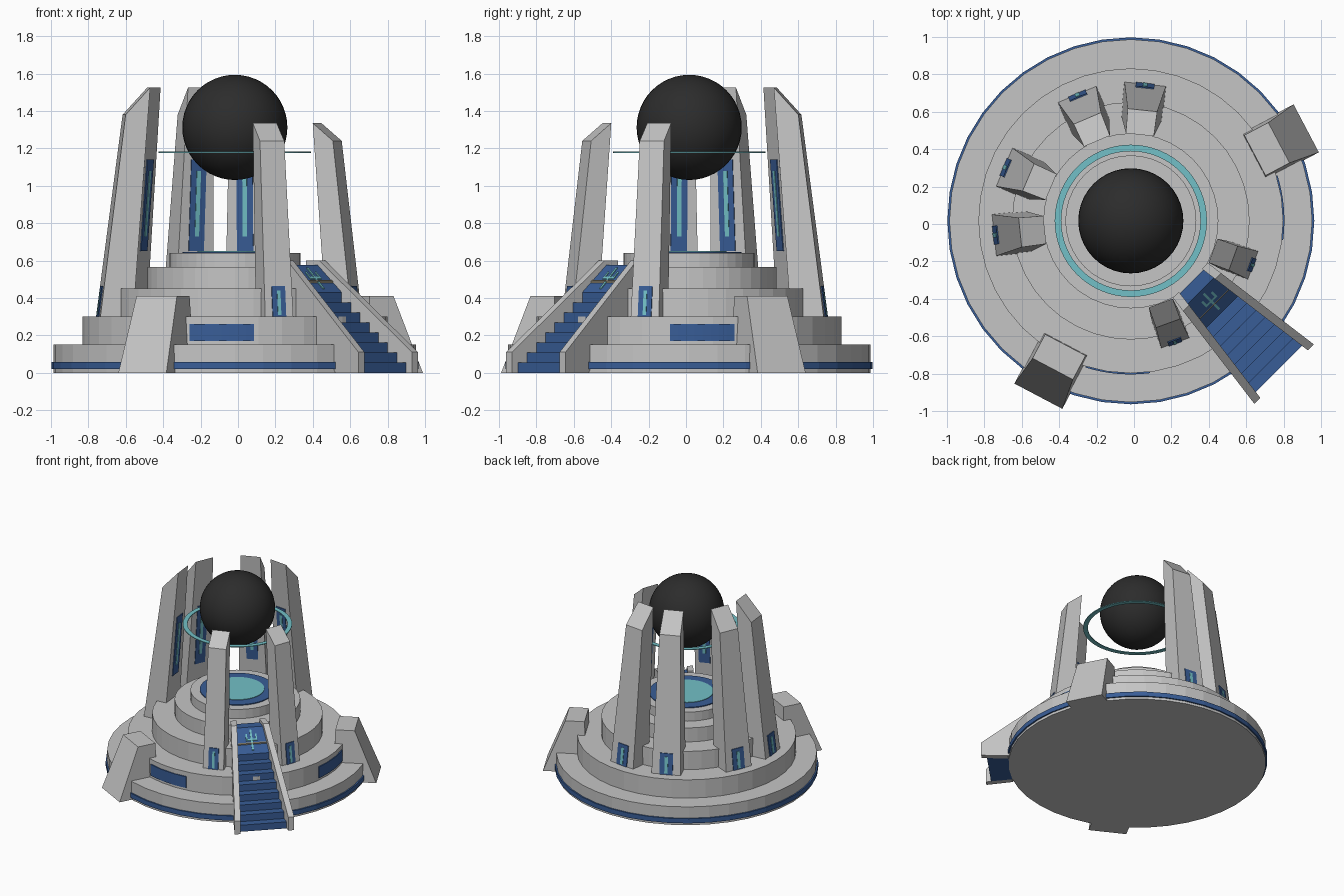
import bpy, bmesh
from math import radians, cos, sin, pi
from mathutils import Vector

if "Cube" in bpy.data.objects:
    bpy.data.objects.remove(bpy.data.objects["Cube"])

CX, CY = -0.017, 0.017      # hub of the round base
STAIR = -45                 # the stair lies on the mirror axis


def material(name, rgb):
    m = bpy.data.materials.new(name)
    m.use_nodes = True
    m.diffuse_color = (*rgb, 1)
    m.node_tree.nodes["Principled BSDF"].inputs["Base Color"].default_value = (*rgb, 1)
    return m


stone = material("pale stone", (0.56, 0.56, 0.56))
blue = material("deep blue", (0.04, 0.11, 0.31))
cyan = material("glowing cyan", (0.17, 0.53, 0.57))
black = material("dark orb", (0.025, 0.025, 0.025))
tan = material("tan trim", (0.30, 0.27, 0.20))


def finish(bm, name, mat):
    bmesh.ops.recalc_face_normals(bm, faces=bm.faces)
    me = bpy.data.meshes.new(name)
    bm.to_mesh(me)
    bm.free()
    me.materials.append(mat)
    ob = bpy.data.objects.new(name, me)
    ob.location = (CX, CY, 0)
    bpy.context.collection.objects.link(ob)
    return ob


def slab(name, mat, angle, profile, lo, hi):
    """Radial side profile (r, z), widened sideways from lo(r, z) to hi(r, z)."""
    t = radians(angle)
    u, v = Vector((cos(t), sin(t), 0)), Vector((-sin(t), cos(t), 0))
    bm = bmesh.new()
    sides = [[bm.verts.new(u * r + v * f(r, z) + Vector((0, 0, z))) for r, z in profile]
             for f in (lo, hi)]
    for s in sides:
        bm.faces.new(s)
    a, b = sides
    for i in range(len(a)):
        bm.faces.new((a[i - 1], a[i], b[i], b[i - 1]))
    return finish(bm, name, mat)


def disc(name, mat, r, z0, z1, n=40):
    bm = bmesh.new()
    bmesh.ops.create_cone(bm, cap_ends=True, segments=n, radius1=r, radius2=r, depth=z1 - z0)
    bmesh.ops.translate(bm, verts=bm.verts, vec=(0, 0, (z0 + z1) / 2))
    return finish(bm, name, mat)


def arc(name, mat, r0, r1, z0, z1, start=0, end=360, n=40):
    """Curved bar with a rectangular section; a full turn makes a ring."""
    full = end - start == 360
    bm = bmesh.new()
    loops = []
    for i in range(n if full else n + 1):
        t = radians(start + (end - start) * i / n)
        loops.append([bm.verts.new((r * cos(t), r * sin(t), z))
                      for r, z in ((r0, z0), (r1, z0), (r1, z1), (r0, z1))])
    for p, q in zip(loops, loops[1:] + loops[:1] if full else loops[1:]):
        for k in range(4):
            bm.faces.new((p[k - 1], p[k], q[k], q[k - 1]))
    if not full:
        bm.faces.new(loops[0])
        bm.faces.new(loops[-1])
    return finish(bm, name, mat)


# Stepped round base
tiers = [(0.97, 0, 0.15), (0.815, 0.14, 0.30), (0.635, 0.29, 0.45),
         (0.468, 0.44, 0.565), (0.35, 0.55, 0.64)]
for i, (r, z0, z1) in enumerate(tiers):
    disc(f"base_tier_{i + 1}", stone, r, z0, z1)
arc("base_band", blue, 0.95, 0.981, 0.02, 0.058)
disc("top_inlay", blue, 0.28, 0.63, 0.647)
disc("top_glow", cyan, 0.20, 0.64, 0.651)

# Curved plates on the second tier
for side in (-1, 1):
    mid = STAIR + side * 50
    arc("tier_plate", blue, 0.79, 0.821, 0.17, 0.262, mid - 12.2, mid + 12.2, 8)

# Floating orb and ring
bm = bmesh.new()
bmesh.ops.create_uvsphere(bm, u_segments=40, v_segments=24, radius=0.281)
bmesh.ops.translate(bm, verts=bm.verts, vec=(0, 0, 1.312))
orb = finish(bm, "orb", black)
for p in orb.data.polygons:
    p.use_smooth = True
arc("floating_ring", cyan, 0.372, 0.407, 1.176, 1.182, n=64)


def line(p, q):
    """Radius as a linear function of height through two (r, z) points."""
    return lambda z: p[0] + (q[0] - p[0]) * (z - p[1]) / (q[1] - p[1])


def pillar(name, angle, inner, outer, w0, w1, panel_top, tile_w):
    """Leaning pillar with a slanted top, an inner panel and an outer foot tile."""
    (b_in, t_in), (b_out, t_out) = inner, outer
    half = line((w0, b_in[1]), (w1, t_in[1]))
    slab(name, stone, angle, [b_in, t_in, t_out, b_out],
         lambda r, z: -half(z), lambda r, z: half(z))

    def plate(part, mat, face, z0, z1, w, lift):
        pts = [(face(z0), z0), (face(z1), z1), (face(z1) + lift, z1), (face(z0) + lift, z0)]
        slab(f"{name}_{part}", mat, angle, pts, lambda r, z: -w, lambda r, z: w)

    fi, fo = line(*inner), line(*outer)
    plate("panel", blue, fi, 0.65, panel_top, 0.044, -0.005)
    plate("panel_light", cyan, fi, 0.73, panel_top - 0.06, 0.012, -0.008)
    plate("foot_tile", blue, fo, 0.30, 0.465, tile_w, 0.006)
    plate("foot_light", cyan, fo, 0.31, 0.44, tile_w * 0.25, 0.009)


for side in (-1, 1):
    for offset in (129, 158):
        pillar("tall_pillar", STAIR + side * offset,
               ((0.56, 0.28), (0.463, 1.525)), ((0.737, 0.28), (0.595, 1.38)),
               0.112, 0.075, 1.14, 0.05)
    pillar("short_pillar", STAIR + side * 25,
           ((0.55, 0.28), (0.468, 1.335)), ((0.697, 0.28), (0.583, 1.24)),
           0.08, 0.068, 1.0, 0.038)
    # Low buttress on the rim
    bw = line((0.145, 0), (0.122, 0.41))
    slab("buttress", stone, STAIR + side * 72.8,
         [(0.74, 0.1), (0.75, 0.41), (0.895, 0.41), (1.06, 0), (0.95, 0), (0.93, 0.02)],
         lambda r, z: -bw(z), lambda r, z: bw(z))


# Stair that widens towards the ground
def inner_w(r, z=0):
    return 0.10 + (r - 0.55) * 0.131


def outer_w(r, z=0):
    return inner_w(r) + 0.045


rail = [(0.45, 0.2), (0.45, 0.6), (0.54, 0.6), (1.16, 0.11), (1.16, 0), (0.96, 0), (0.94, 0.02)]
slab("stair_wall_left", stone, STAIR, rail, inner_w, outer_w)
slab("stair_wall_right", stone, STAIR, rail,
     lambda r, z: -outer_w(r), lambda r, z: -inner_w(r))

steps, top_r, top_z, end_r = 8, 0.69, 0.43, 1.12
flight = [(0.46, 0.2), (0.46, 0.575), (0.53, 0.575)]
for i in range(steps):
    r = top_r + (end_r - top_r) * i / (steps - 1)
    flight += [(r, top_z * (1 - i / steps)), (r, top_z * (1 - (i + 1) / steps))]
flight += [(0.96, 0), (0.94, 0.02)]
slab("stair", blue, STAIR, flight, lambda r, z: -inner_w(r) - 0.002,
     lambda r, z: inner_w(r) + 0.002)


# Branching emblem on the sloped landing
def emblem(name, mat, r0, r1, s0, s1, lift=0.006):
    def slope(r):
        return 0.575 - (r - 0.53) * 0.906
    pts = [(r0, slope(r0)), (r1, slope(r1)), (r1, slope(r1) + lift), (r0, slope(r0) + lift)]
    slab(name, mat, STAIR, pts, lambda r, z: s0, lambda r, z: s1)


emblem("emblem_stem", cyan, 0.55, 0.67, -0.007, 0.007)
for side in (-1, 1):
    c = side * 0.036
    emblem("emblem_arm", cyan, 0.575, 0.605, c - 0.006, c + 0.006)
    emblem("emblem_branch", cyan, 0.603, 0.613, min(0, c) - 0.006, max(0, c) + 0.006, 0.005)
emblem("landing_bar", tan, 0.628, 0.634, -0.108, 0.108, 0.009)
